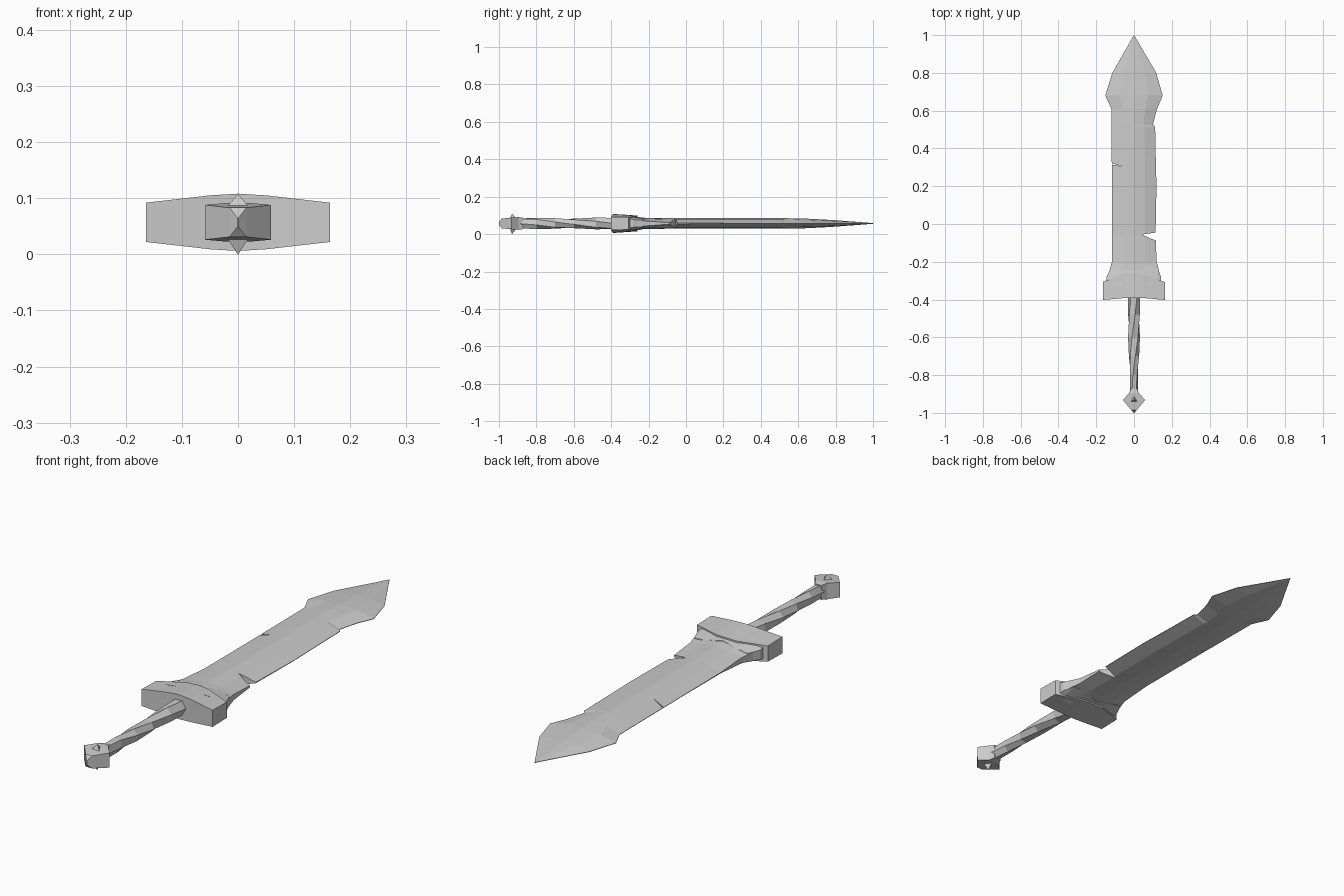
import bpy, bmesh
from math import sin, cos, pi, radians

ZC = 0.057  # height of the sword's mid plane


def loft(name, rings):
    """Skin equal-length rings of points and cap both ends."""
    bm = bmesh.new()
    loops = [[bm.verts.new(p) for p in ring] for ring in rings]
    n = len(loops[0])
    for a, b in zip(loops, loops[1:]):
        for i in range(n):
            j = (i + 1) % n
            bm.faces.new((a[i], a[j], b[j], b[i]))
    bm.faces.new(loops[0])
    bm.faces.new(loops[-1])
    bmesh.ops.remove_doubles(bm, verts=bm.verts[:], dist=1e-5)
    bmesh.ops.recalc_face_normals(bm, faces=bm.faces[:])
    me = bpy.data.meshes.new(name)
    bm.to_mesh(me)
    bm.free()
    ob = bpy.data.objects.new(name, me)
    bpy.context.collection.objects.link(ob)
    return ob


def blade_ring(y, left, right, ridge, edge):
    """Ridged section: centre ridge, shoulder, thin edge."""
    mid = edge + (ridge - edge) * 0.72
    top = [(left, edge), (left * 0.5, mid), (0, ridge), (right * 0.5, mid), (right, edge)]
    pts = top + [(x, -z) for x, z in reversed(top)]
    return [(x, y, ZC + z) for x, z in pts]


# Blade: y, left edge, right edge, ridge half thickness, edge half thickness
blade = loft("blade", [blade_ring(*s) for s in [
    (-0.32, -0.142, 0.142, 0.034, 0.020),
    (-0.28, -0.140, 0.140, 0.034, 0.020),
    (-0.20, -0.117, 0.120, 0.029, 0.012),
    (-0.06, -0.116, 0.114, 0.028, 0.002),
    (0.20, -0.117, 0.119, 0.028, 0.001),
    (0.36, -0.118, 0.115, 0.028, 0.001),
    (0.515, -0.119, 0.112, 0.028, 0.001),
    (0.525, -0.119, 0.100, 0.028, 0.001),
    (0.61, -0.120, 0.122, 0.027, 0.001),
    (0.68, -0.152, 0.152, 0.024, 0.001),
    (0.80, -0.115, 0.118, 0.017, 0.001),
    (0.999, -0.001, 0.001, 0.002, 0.001)]])


# Battle damage: a wedge notch and a thin crack
def cut(name, outline):
    cutter = loft(name, [[(x, y, z) for x, y in outline] for z in (-0.1, 0.2)])
    cutter.hide_render = True
    cutter.hide_viewport = True
    cutter.display_type = 'WIRE'
    mod = blade.modifiers.new(name, 'BOOLEAN')
    mod.operation = 'DIFFERENCE'
    mod.solver = 'EXACT'
    mod.object = cutter


cut("notch_cutter", [(0.042, -0.056), (0.10, -0.082), (0.15, -0.095), (0.15, -0.04)])
cut("crack_cutter", [(-0.064, 0.305), (-0.13, 0.317), (-0.13, 0.326)])


# Collar and guard: slabs lofted across x, thicker at the centre
def slab(name, stations):
    loft(name, [[(x, y0, ZC - h0), (x, y0, ZC + h0), (x, y1, ZC + h1), (x, y1, ZC - h1)]
                for x, y0, y1, h0, h1 in stations])


slab("collar", [
    (-0.146, -0.32, -0.282, 0.028, 0.020),
    (-0.122, -0.32, -0.232, 0.036, 0.018),
    (-0.07, -0.32, -0.232, 0.042, 0.026),
    (0.00, -0.32, -0.245, 0.044, 0.034),
    (0.08, -0.32, -0.225, 0.042, 0.024),
    (0.124, -0.32, -0.232, 0.036, 0.018),
    (0.144, -0.32, -0.282, 0.028, 0.020)])
slab("guard", [
    (-0.164, -0.402, -0.306, 0.035, 0.033),
    (-0.05, -0.392, -0.262, 0.048, 0.040),
    (0.00, -0.390, -0.260, 0.051, 0.042),
    (0.05, -0.392, -0.266, 0.048, 0.040),
    (0.164, -0.402, -0.308, 0.035, 0.033)])

# Grip: twisted six-sided handle, narrowing to the pommel
grip = []
for y, rx, rz, twist in [(-0.38, 0.033, 0.034, 0), (-0.48, 0.033, 0.032, 20),
                         (-0.60, 0.032, 0.027, 50), (-0.70, 0.028, 0.029, 75),
                         (-0.80, 0.023, 0.031, 105), (-0.90, 0.022, 0.030, 120)]:
    angles = [i * pi / 3 + radians(twist) for i in range(6)]
    grip.append([(rx * cos(a), y, ZC + rz * sin(a)) for a in angles])
loft("grip", grip)


# Pommel: square block set on its corner, with a pointed end
def box_ring(y, hx, hz):
    return [(sx * hx, y, ZC + sz * hz) for sx, sz in ((-1, -1), (1, -1), (1, 1), (-1, 1))]


loft("pommel", [box_ring(*s) for s in [
    (-0.872, 0.016, 0.030), (-0.895, 0.026, 0.034), (-0.932, 0.059, 0.031),
    (-0.985, 0.015, 0.026), (-1.0, 0.001, 0.008)]])

# Studs on both faces of the pommel
for name, s, tip in (("upper_stud", 1, 0.050), ("lower_stud", -1, 0.057)):
    rings = []
    for r, h in ((0.024, 0.026), (0.0005, tip)):
        rings.append([(r * sin(k * 2 * pi / 3), -0.93 + r * cos(k * 2 * pi / 3), ZC + s * h)
                      for k in range(3)])
    loft(name, rings)
